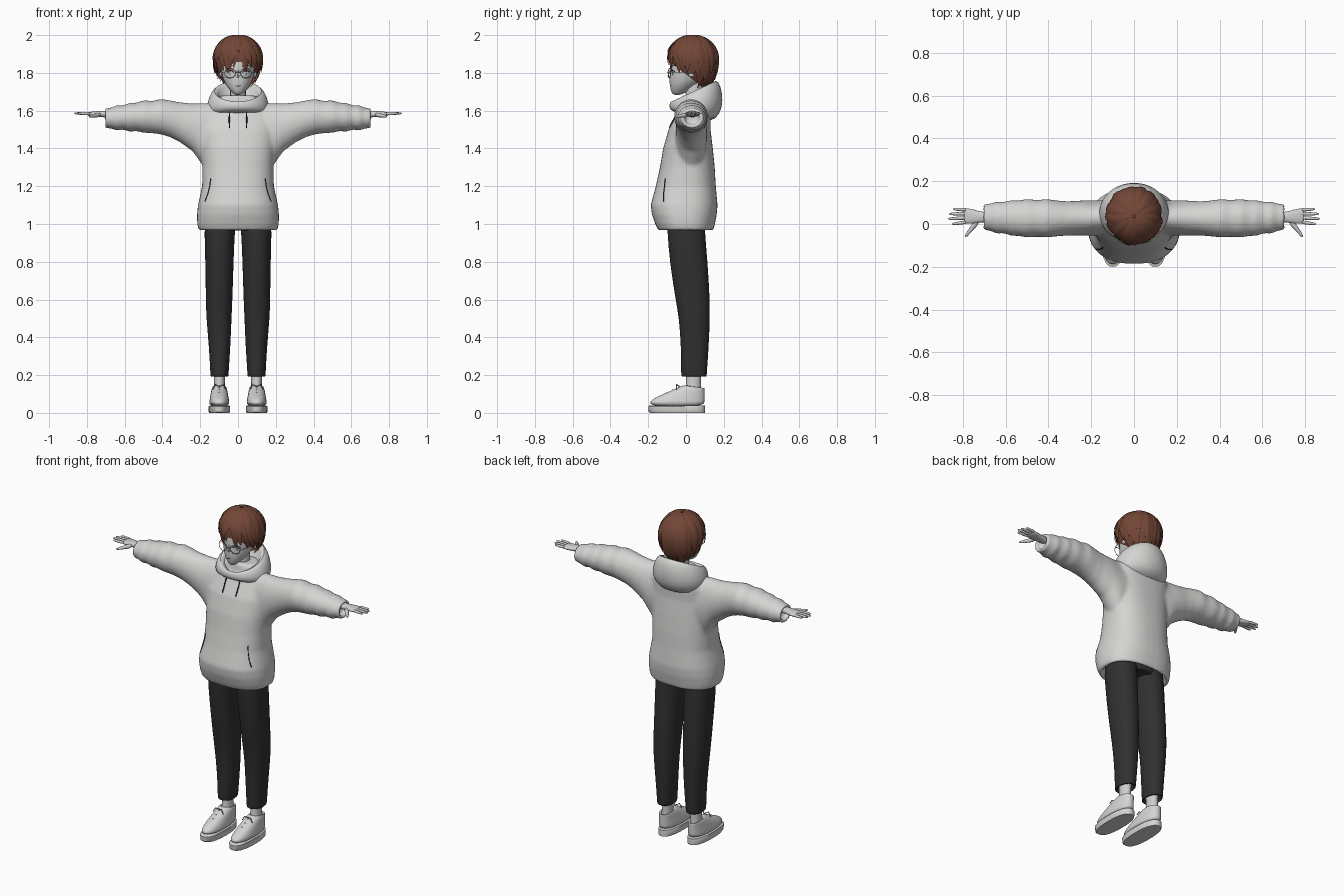
import bpy, bmesh, math, random
from mathutils import Vector

random.seed(4)
if "Cube" in bpy.data.objects:
    bpy.data.objects.remove(bpy.data.objects["Cube"])


def material(name, *rgb):
    m = bpy.data.materials.new(name)
    m.use_nodes = True
    m.diffuse_color = (*rgb, 1)
    m.node_tree.nodes["Principled BSDF"].inputs["Base Color"].default_value = (*rgb, 1)
    return m


CLOTH = material("pale grey cloth", .66, .66, .65)
SKIN = material("pale skin", .62, .62, .62)
SHOE = material("off white shoe", .66, .66, .65)
LACE = material("grey lace", .4, .4, .4)
PANTS = material("charcoal trousers", .03, .03, .03)
HAIR = material("brown hair", .17, .062, .038)
DARK = material("near black", .02, .018, .018)
METAL = material("silver frame", .45, .45, .45)


# ---- helpers ----
def ring(c, u, v, n=24, power=2):
    """Superellipse around c spanned by the half axes u and v."""
    c, u, v = Vector(c), Vector(u), Vector(v)
    pts = []
    for i in range(n):
        a = math.tau * i / n
        k, s = math.cos(a), math.sin(a)
        pts.append(c + u * math.copysign(abs(k) ** (2 / power), k)
                   + v * math.copysign(abs(s) ** (2 / power), s))
    return pts


def slab(z, x, yf, yb, rx, rise=0, **kw):
    """Level ring from front yf to back yb, the back raised by rise."""
    return ring((x, (yf + yb) / 2, z + rise / 2), (rx, 0, 0), (0, (yb - yf) / 2, rise / 2), **kw)


def tube(points, radii, n=8, flat=1):
    pts = [Vector(p) for p in points]
    rings = []
    for i, p in enumerate(pts):
        d = pts[min(i + 1, len(pts) - 1)] - pts[max(i - 1, 0)]
        q = d.to_track_quat('Z', 'Y')
        r = radii[i] if isinstance(radii, (list, tuple)) else radii
        rings.append(ring(p, q @ Vector((r, 0, 0)), q @ Vector((0, r * flat, 0)), n))
    return rings


def loft(bm, rings):
    vs = [[bm.verts.new(p) for p in r] for r in rings]
    n = len(vs[0])
    for a, b in zip(vs, vs[1:]):
        for i in range(n):
            j = (i + 1) % n
            bm.faces.new((a[i], a[j], b[j], b[i]))
    bm.faces.new(vs[0])
    bm.faces.new(vs[-1])


def build(name, lofts, mat, mirror=False, subdivide=0, sharp=60, bm=None):
    bm = bm or bmesh.new()
    for rings in lofts:
        loft(bm, rings)
    bmesh.ops.recalc_face_normals(bm, faces=bm.faces)
    me = bpy.data.meshes.new(name)
    bm.to_mesh(me)
    bm.free()
    me.materials.append(mat)
    for p in me.polygons:
        p.use_smooth = True
    me.set_sharp_from_angle(angle=math.radians(sharp))
    ob = bpy.data.objects.new(name, me)
    bpy.context.collection.objects.link(ob)
    if mirror:
        ob.modifiers.new("mirror", 'MIRROR').use_mirror_merge = False
    if subdivide:
        sub = ob.modifiers.new("subdivide", 'SUBSURF')
        sub.levels = sub.render_levels = subdivide
    return ob


def on_front(ob, pairs, gap=.001):
    """Points (x, z) laid on the front surface of an object."""
    dg = bpy.context.evaluated_depsgraph_get()
    ev = ob.evaluated_get(dg)
    out = []
    for x, z in pairs:
        hit, loc, _, _ = ev.ray_cast(Vector((x, -1, z)), Vector((0, 1, 0)))
        out.append((x, (loc.y if hit else -.08) - gap, z))
    return out


# ---- hoodie body and sleeves, fused into one soft surface ----
body = [slab(z, 0, f, b, r, n=40, power=2.4) for z, f, b, r in (
    (1.04, -.12, .12, .18), (.975, -.125, .125, .185), (.962, -.145, .145, .207),
    (1.0, -.163, .153, .216), (1.05, -.18, .163, .217), (1.1, -.187, .167, .212),
    (1.2, -.16, .158, .19), (1.3, -.138, .152, .188), (1.4, -.121, .142, .194),
    (1.5, -.092, .13, .2), (1.58, -.05, .13, .19), (1.64, -.025, .12, .15),
    (1.68, -.02, .11, .09))]
sleeve = ((.05, .03, 1.63, 1.3, .08), (.18, .028, 1.64, 1.3, .083), (.24, .028, 1.638, 1.385, .082),
          (.31, .026, 1.645, 1.435, .08), (.36, .026, 1.655, 1.46, .084), (.41, .027, 1.662, 1.475, .09),
          (.45, .026, 1.652, 1.48, .086), (.5, .027, 1.655, 1.483, .09), (.54, .027, 1.642, 1.492, .083),
          (.57, .028, 1.642, 1.488, .084), (.61, .03, 1.628, 1.5, .073), (.64, .03, 1.63, 1.493, .076),
          (.67, .032, 1.616, 1.505, .064), (.705, .032, 1.612, 1.508, .06))
arms = []
for s in (-1, 1):
    rings = [ring((s * x, y, (t + b) / 2), (0, r, 0), (0, 0, (t - b) / 2), 28) for x, y, t, b, r in sleeve]
    rings += [ring((s * x, .032, 1.56), (0, .04, 0), (0, 0, .036), 28) for x in (.706, .67)]
    arms.append(rings)
hoodie = build("hoodie", [body] + arms, CLOTH)
rm = hoodie.modifiers.new("fuse", 'REMESH')
rm.mode, rm.voxel_size, rm.use_smooth_shade = 'VOXEL', .01, True
sm = hoodie.modifiers.new("soften", 'SMOOTH')
sm.factor, sm.iterations = .5, 6

# ---- folded hood around the neck ----
hood = [slab(z, 0, f, b, r, rise, n=32) for z, f, b, r, rise in (
    (1.59, -.055, .13, .14, -.06), (1.605, -.085, .185, .163, -.02), (1.625, -.09, .197, .165, .03),
    (1.645, -.085, .185, .145, .09), (1.65, -.078, .16, .125, .115),
    (1.645, -.06, .14, .105, .105), (1.6, -.03, .11, .08, .04))]
build("hood", [hood], CLOTH, subdivide=1)

# ---- drawstrings and pocket openings ----
bpy.context.view_layer.update()
strings = [on_front(hoodie, [(x, z) for x, z in ((.035, 1.625), (.044, 1.6), (.046, 1.56), (.045, 1.51))], .003)]
build("drawstrings", [tube(p, .0035) for p in strings], DARK, mirror=True)
slit = on_front(hoodie, ((.145, 1.24), (.15, 1.2), (.16, 1.16), (.175, 1.12)))
build("pocket_openings", [tube(slit, .0025)], DARK, mirror=True)
build("hem_seam", [[slab(z, 0, -.172 + o, .16 - o, .212 - o, n=40, power=2.4)
                    for z, o in ((1.02, .012), (1.023, .008), (1.026, .012))]], CLOTH)

# ---- trousers ----
leg = [slab(z, x, f, b, r, power=2.2) for z, x, f, b, r in (
    (1.06, .09, -.1, .1, .085), (.96, .098, -.1, .1, .081), (.8, .098, -.087, .115, .075),
    (.6, .1, -.056, .127, .071), (.5, .101, -.037, .127, .067), (.35, .097, -.027, .121, .057),
    (.22, .098, -.026, .111, .049), (.19, .098, -.026, .111, .048), (.19, .098, -.015, .1, .04),
    (.23, .098, -.015, .1, .038))]
build("trouser_legs", [leg], PANTS, mirror=True, subdivide=1)
build("trouser_hips", [[slab(z, 0, -.1, .1, r) for z, r in ((.965, .1), (1.0, .165), (1.08, .17))]], PANTS)

# ---- ankles and shoes ----
ankle = [slab(z, .098, f, b, r, n=16) for z, f, b, r in (
    (.09, -.02, .085, .034), (.15, .0, .078, .028), (.24, -.002, .082, .032))]
build("ankles", [ankle], SKIN, mirror=True)
sole = [slab(z, .099, f, .1, r, n=32, power=2.4) for z, f, r in (
    (0, -.19, .053), (.006, -.197, .056), (.035, -.2, .056), (.038, -.195, .053))]
build("shoe_soles", [sole], SHOE, mirror=True, sharp=40)
upper = [slab(z, .099, f, b, r, rise, n=24, power=2.3) for z, f, b, r, rise in (
    (.034, -.194, .098, .054, 0), (.06, -.193, .099, .053, 0), (.08, -.165, .1, .05, 0),
    (.105, -.11, .1, .045, 0), (.13, -.05, .1, .041, -.004), (.148, -.012, .1, .036, -.015),
    (.146, -.002, .09, .029, -.015), (.12, .005, .08, .024, 0))]
build("shoe_uppers", [upper], SHOE, mirror=True, subdivide=1)
laces = [tube([(.099 + k * .03, y + .012 * abs(k), z - .012 * abs(k)) for k in (-1, -.5, 0, .5, 1)], .004, 6)
         for y, z in ((-.1, .108), (-.07, .121), (-.04, .134))]
laces += [tube([(.099, -.035, .14), (.099 + s * .02, -.05, .15), (.099 + s * .035, -.05, .125)], .003, 6)
          for s in (-1, 1)]
build("shoe_laces", laces, LACE, mirror=True)

# ---- hands ----
palm = [ring((x, y, 1.582), (0, r, 0), (0, 0, t), 16, 2.3) for x, y, r, t in (
    (.66, .032, .026, .02), (.715, .032, .024, .017), (.74, .034, .033, .016),
    (.785, .038, .038, .012), (.795, .038, .034, .008))]
fingers = []
for y0, y1, tip in ((.009, .0, .85), (.029, .024, .868), (.048, .047, .864), (.066, .07, .845)):
    pts = [Vector((.78, y0, 1.584)).lerp(Vector((tip, y1, 1.586)), t) for t in (0, .4, .8, .95, 1)]
    fingers.append(tube(pts, [.0095, .009, .0075, .005, .002]))
thumb = tube([(.73, .015, 1.58), (.75, -.012, 1.575), (.77, -.035, 1.572), (.785, -.056, 1.57),
              (.788, -.062, 1.57)], [.014, .013, .0095, .007, .002])
build("hands", [palm, thumb] + fingers, SKIN, mirror=True, subdivide=1)

# ---- head, neck, ears, nose ----
skull = [slab(z, 0, f, b, r, n=28) for z, f, b, r in (
    (1.682, -.066, -.03, .013), (1.697, -.078, 0, .034), (1.73, -.086, .05, .061),
    (1.76, -.088, .09, .077), (1.8, -.086, .125, .088), (1.85, -.085, .14, .092),
    (1.9, -.077, .14, .089), (1.95, -.045, .115, .068), (1.975, 0, .07, .03))]
head = build("head", [skull], SKIN, subdivide=1)
build("neck", [[slab(z, 0, f, b, r, n=16) for z, f, b, r in (
    (1.58, -.01, .1, .055), (1.66, .0, .09, .042), (1.76, -.005, .085, .042))]], SKIN)
build("ears", [tube([(.08, .03, 1.79), (.093, .037, 1.79), (.1, .042, 1.792)], [.022, .024, .014], 12, .6)],
      SKIN, mirror=True)
build("nose", [tube([(0, -.075, 1.825), (0, -.088, 1.8), (0, -.098, 1.787), (0, -.084, 1.775)],
                    [.005, .008, .007, .008])], SKIN, subdivide=1)

# ---- painted face lines and spectacles ----
bpy.context.view_layer.update()
arc = [(k / 4, 1 - (k / 4) ** 2) for k in range(-4, 5)]
lashes = on_front(head, [(.041 + .019 * k, 1.803 + .01 * h) for k, h in arc], 0)
brows = on_front(head, [(.042 + .02 * k, 1.836 + .004 * h) for k, h in arc], 0)
build("lashes_and_brows", [tube(lashes, .0022, 6), tube(brows, .0015, 6)], DARK, mirror=True)
build("irises", [tube(on_front(head, [(.041, z) for z in (1.81, 1.803, 1.795, 1.788)], -.003),
                      [.005, .007, .007, .004], 8, .7)], LACE, mirror=True)
build("mouth", [tube(on_front(head, [(.014 * k, 1.732 - .002 * h) for k, h in arc], 0), .0013, 6)], DARK)
rim = [(.042 + .029 * math.cos(a), -.094 + .012 * (math.cos(a) + 1) / 2, 1.798 + .025 * math.sin(a))
       for a in [math.tau * i / 28 for i in range(29)]]
temple = [(.071, -.082, 1.803), (.088, -.05, 1.803), (.096, .03, 1.803)]
bridge = [(0, -.1, 1.805), (.013, -.094, 1.801)]
build("spectacles", [tube(p, .0018, 6) for p in (rim, temple, bridge)], METAL, mirror=True)


# ---- hair: a fitted cap with two layers of pointed locks ----
def scalp(a, phi, k=1):
    rz = .125 if phi < math.pi / 2 else .17
    s = math.sin(phi)
    return Vector((.122 * s * math.sin(a) * k, .037 - .128 * s * math.cos(a) * k, 1.868 + rz * math.cos(phi) * k))


cap = bmesh.new()
bmesh.ops.create_uvsphere(cap, u_segments=32, v_segments=20, radius=1)
for v in cap.verts:
    v.co = scalp(math.atan2(v.co.x, -v.co.y), math.acos(max(-1, min(1, v.co.z))), .96)
bmesh.ops.bisect_plane(cap, geom=cap.verts[:] + cap.edges[:] + cap.faces[:], clear_outer=True,
                       plane_co=(0, .03, 1.77), plane_no=(0, -.1, -.13))
bmesh.ops.bisect_plane(cap, geom=cap.verts[:] + cap.edges[:] + cap.faces[:], clear_outer=True,
                       plane_co=(0, 0, 1.715), plane_no=(0, 0, -1))
build("hair_cap", [], HAIR, bm=cap)


def lock(a, end, lift, width, steps=9):
    rings, bend = [], random.uniform(-.25, .25)
    flare = random.uniform(.0, .09)
    for i in range(steps + 1):
        t = i / steps
        b = a + bend * t * t
        p = scalp(b, .06 + (end - .06) * t, lift + flare * t ** 3)
        out = (p - Vector((0, .037, 1.84))).normalized()
        w = width * max(.03, math.sin(math.pi * (.1 + .9 * t))) ** .7
        rings.append(ring(p, Vector((math.cos(b), math.sin(b), 0)) * w, out * w * .3, 6))
    return rings


locks = []
for layer, (count, lift, shorter) in enumerate(((26, .975, 0), (24, 1.02, 12), (13, 1.045, 34))):
    for i in range(count):
        a = math.tau * (i + layer / 2 + random.uniform(-.2, .2)) / count
        end = max(110, 126 - 31 * math.cos(a)) - shorter + random.uniform(-7, 6)
        locks.append(lock(a, math.radians(end), lift, random.uniform(.021, .029)))
build("hair_locks", locks, HAIR, sharp=50)
